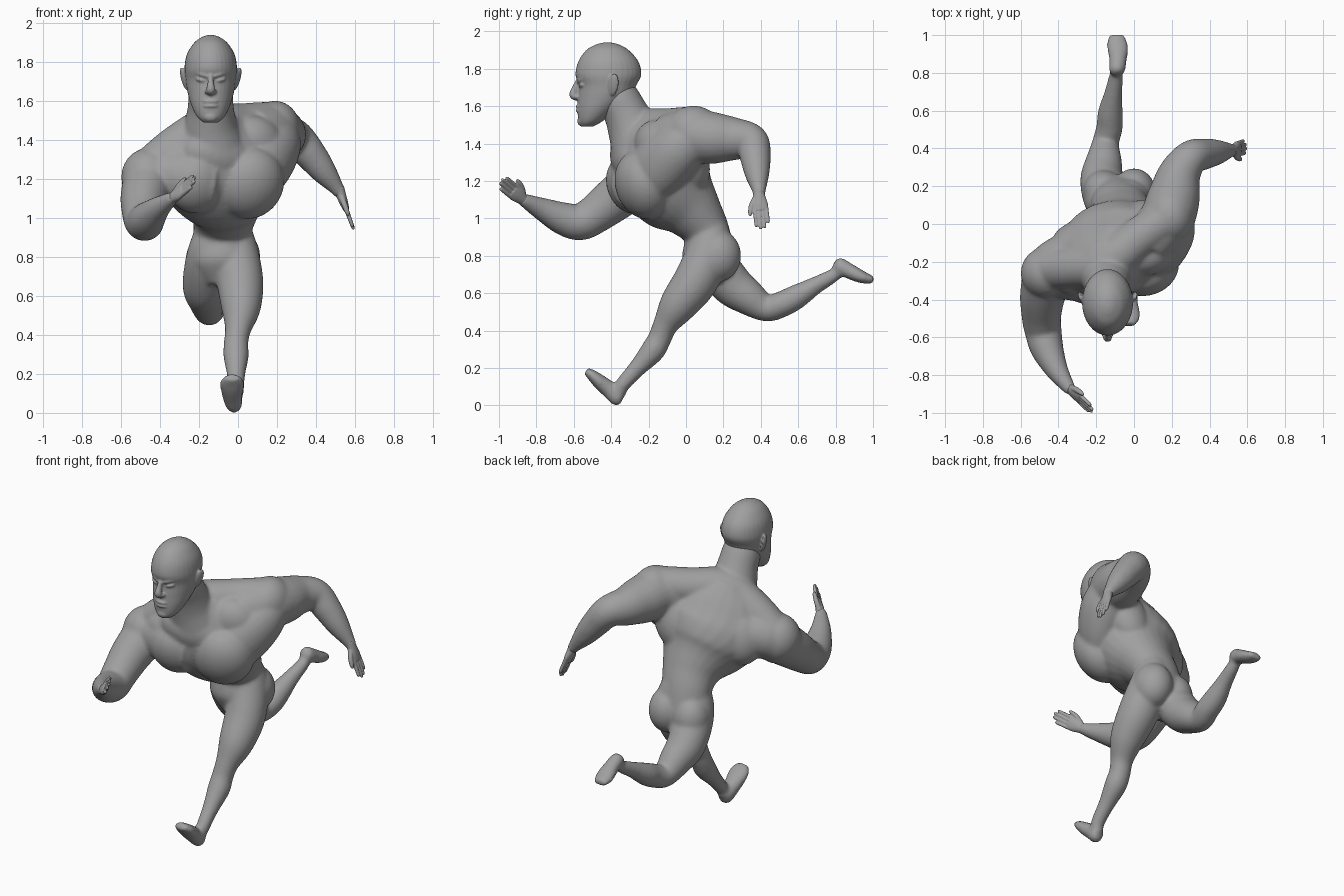
import bpy
import bmesh
from math import cos, sin, pi, radians, copysign
from mathutils import Vector, Matrix, Euler

UNIT = 0.01   # measurements below are in hundredths
STEPS = 6     # samples between two path points

if "Cube" in bpy.data.objects:
    bpy.data.objects.remove(bpy.data.objects["Cube"], do_unlink=True)

grey = bpy.data.materials.new("plain_grey")
grey.use_nodes = True
colour = (0.35, 0.35, 0.35, 1)
grey.diffuse_color = colour
for node in grey.node_tree.nodes:
    if node.type == 'BSDF_PRINCIPLED':
        node.inputs["Base Color"].default_value = colour
        node.inputs["Roughness"].default_value = 0.6


def resample(keys):
    """Smooth curve through the key rows (position and radii together)."""
    rows = []
    last = len(keys) - 1
    for i in range(last):
        a, b = keys[max(i - 1, 0)], keys[i]
        c, d = keys[i + 1], keys[min(i + 2, last)]
        for s in range(STEPS):
            t = s / STEPS
            rows.append(0.5 * (2 * b + (c - a) * t
                               + (2 * a - 5 * b + 4 * c - d) * t ** 2
                               + (3 * b - a - 3 * c + d) * t ** 3))
    rows.append(keys[last])
    return rows


def loft(bm, points, side=(1, 0, 0), end_side=None, axis=None, power=1.0, sides=24):
    """Closed tube through (x, y, z, half width[, half depth]) points."""
    keys = [Vector(p if len(p) == 5 else (*p, p[3])) * UNIT for p in points]
    rows = resample(keys)
    start, end = Vector(side), Vector(end_side or side)
    rings = []
    for i, row in enumerate(rows):
        ahead, behind = rows[min(i + 1, len(rows) - 1)], rows[max(i - 1, 0)]
        tangent = Vector(axis) if axis else Vector((ahead - behind)[:3]).normalized()
        u = start.lerp(end, i / (len(rows) - 1))
        u = (u - tangent * u.dot(tangent)).normalized()
        v = tangent.cross(u)
        ring = []
        for k in range(sides):
            c, s = cos(2 * pi * k / sides), sin(2 * pi * k / sides)
            c, s = (copysign(abs(n) ** power, n) for n in (c, s))
            ring.append(bm.verts.new(Vector(row[:3]) + u * c * row[3] + v * s * row[4]))
        rings.append(ring)
    for low, high in zip(rings, rings[1:]):
        for k in range(sides):
            n = (k + 1) % sides
            bm.faces.new((low[k], low[n], high[n], high[k]))
    bm.faces.new(rings[0][::-1])
    bm.faces.new(rings[-1])


def ball(bm, centre, radii, turn=(0, 0, 0)):
    """Ellipsoid, turned by degrees."""
    matrix = Matrix.LocRotScale(Vector(centre) * UNIT,
                                Euler([radians(t) for t in turn]),
                                Vector(radii) * UNIT)
    bmesh.ops.create_uvsphere(bm, u_segments=28, v_segments=18, radius=1, matrix=matrix)


def fuse(bm, name, voxel, smoothing):
    """Blend overlapping volumes into one smooth skin."""
    bmesh.ops.recalc_face_normals(bm, faces=bm.faces)
    for face in bm.faces:
        face.smooth = True
    mesh = bpy.data.meshes.new(name)
    bm.to_mesh(mesh)
    bm.free()
    mesh.materials.append(grey)
    obj = bpy.data.objects.new(name, mesh)
    bpy.context.collection.objects.link(obj)
    skin = obj.modifiers.new("skin", 'REMESH')
    skin.mode = 'VOXEL'
    skin.voxel_size = voxel
    skin.use_smooth_shade = True
    relax = obj.modifiers.new("relax", 'SMOOTH')
    relax.factor = 0.5
    relax.iterations = smoothing


# torso, twisted from the hips to the shoulder line
body = bmesh.new()
loft(body, [(-7, 11, 66, 9, 8), (-8, 12, 78, 17, 14), (-8, 11, 92, 15, 12.5),
            (-7, 4, 103, 18, 16), (-8, -6, 114, 27, 23), (-11, -14, 127, 33, 24),
            (-13, -19, 140, 29, 19), (-14, -23, 151, 15, 13)],
     end_side=(0.88, 0.4, 0.3))

# neck and trapezius
loft(body, [(-13, -24, 138, 17), (-14, -28, 147, 14), (-14, -32, 156, 12),
            (-14, -36, 164, 11.3), (-14, -38, 170, 10)])
loft(body, [(-44, -24, 126, 11), (-31, -23, 137, 11), (-14, -20, 146, 12),
            (2, -8, 148, 11), (18, 3, 149, 11)], side=(0, 0, 1))

# chest muscles fanning out to both arms
TWIST = (20, 15, 23)
ball(body, (6, -23, 118), (18, 14.5, 19), TWIST)
ball(body, (-21, -30, 118), (16, 12, 16), TWIST)
loft(body, [(0, -26, 117, 15, 11), (12, -16, 126, 16, 13), (18, -5, 136, 15, 14),
            (20, 4, 143, 12, 12)], side=(0, 0, 1))
loft(body, [(-12, -29, 119, 14, 11), (-28, -30, 121, 14, 11), (-42, -27, 122, 12, 12)],
     side=(0, 0, 1))
ball(body, (-10, -27, 131), (21, 12, 14), TWIST)
ball(body, (7, -14, 137), (17, 13, 16), TWIST)
ball(body, (-30, -26, 128), (14, 12, 12), TWIST)

# upper back muscles
ball(body, (-29, -12, 124), (15, 13, 18), TWIST)
ball(body, (6, 0, 131), (14, 12, 21), TWIST)
ball(body, (-10, -6, 129), (24, 13, 20), TWIST)

# buttocks
ball(body, (0, 17, 80), (11.5, 12.5, 14))
ball(body, (-16, 17, 78), (11, 11.5, 14))

# right arm, swung forward
ball(body, (-46, -26, 121), (14, 14, 15))
loft(body, [(-29, -15, 126, 13), (-43, -23, 122, 13.5), (-48, -36, 112, 12.3),
            (-49, -49, 102, 10.5),
            (-48, -57, 98, 9.8), (-46, -66, 100, 8.8), (-41, -77, 105, 6.2),
            (-35, -86, 109.5, 3.8), (-33, -88, 111, 3.2)])

# left arm, swung back
ball(body, (19, 4, 146), (13, 15, 14.3))
loft(body, [(8, -9, 142, 14), (17, 2, 144, 14.5), (21, 14, 143, 14),
            (24, 26, 142.5, 11.5), (30, 35, 141, 9.3),
            (37, 37, 133, 8.3), (44, 38, 124, 6.7), (51, 39, 115, 3.8), (53, 39, 112, 3.2)])

# left leg, striding forward
loft(body, [(-5, 11, 100, 9), (-2, 13, 86, 11.5), (1, 6, 68, 12), (1.5, -4, 54, 10.2),
            (0, -11, 43, 6.8), (-1, -14, 36, 6.3), (-1, -18, 29, 6.5), (-1, -26, 20, 4.8),
            (-1, -34, 11, 4), (-2, -36, 6, 3.7)])
loft(body, [(-2, -34, 3, 2, 2), (-2, -36, 4, 4.2, 4.7), (-3, -41, 8.5, 5, 4.6),
            (-3, -46, 12.5, 6.1, 4), (-3, -50, 16, 6.2, 3.1), (-3, -53.5, 18.5, 4, 2)])

# right leg, trailing behind
loft(body, [(-11, 10, 98, 9), (-14.5, 12, 82, 11.5), (-17, 23, 66, 11.5), (-16, 33, 58, 9.7),
            (-15, 43, 52, 7.2), (-13, 51, 54, 7), (-12.5, 59, 58, 6.6),
            (-11, 69, 64, 4.8), (-9.5, 78, 69, 3.8), (-9, 82, 72, 3.2)])
loft(body, [(-9, 79, 76, 2, 2), (-9, 81, 75, 4.2, 4.5), (-8.5, 87, 72, 4.7, 4.2),
            (-8.5, 92, 69.5, 5.6, 3.7), (-9, 96, 68, 5.5, 3), (-9, 100.3, 67, 4, 2)])
fuse(body, "body", 0.009, 18)

# head: skull and jaw
MID = -14
head = bmesh.new()
loft(head, [(MID, -53, 149, 3.5, 3), (MID, -51, 152, 7, 6.5), (MID, -47.5, 158, 10, 10.5),
            (MID, -43.5, 165, 12, 14.2), (MID, -42, 171, 12.9, 15.4),
            (MID, -41.5, 177, 13.5, 17.6), (MID, -41.5, 184, 12.3, 16),
            (MID, -42, 190, 8.6, 11.3), (MID, -42, 193, 4.5, 6), (MID, -42, 194, 1.5, 2)],
     axis=(0, 0, 1), sides=32)

# nose, lips and chin
loft(head, [(MID, -57, 174, 1.2, 1.6), (MID, -59, 170, 1.5, 1.8),
            (MID, -60.3, 166, 2.3, 2.1), (MID, -58, 164, 2, 1.2)])
for height in (159.8, 157.6):
    ball(head, (MID, -57, height), (4, 2, 1))
ball(head, (MID, -55, 152), (4, 3.2, 3))

# brows, eyes, nostrils and ears on both sides
for s in (-1, 1):
    loft(head, [(MID + s * 1.5, -57.3, 173, 1.2), (MID + s * 5, -56.2, 174, 1.3),
                (MID + s * 9.5, -52, 175.5, 1.2)], side=(0, 0, 1))
    ball(head, (MID + s * 5.2, -55.7, 171), (2.8, 1.5, 1), (0, -s * 12, s * 22))
    ball(head, (MID + s * 2, -58.3, 165), (1.2, 1.6, 1.1))
    ball(head, (MID + s * 13.6, -39, 171.5), (1.3, 3.1, 6.2), (-14, s * 12, -s * 20))
fuse(head, "head", 0.006, 3)


def hand(name, wrist, along, across):
    """Flat palm, four fingers and a thumb towards the across side."""
    bm = bmesh.new()
    base, d, w = Vector(wrist), Vector(along).normalized(), Vector(across)
    w = (w - d * w.dot(d)).normalized()

    def at(forward, sideways, *radii):
        return (*(base + d * forward + w * sideways), *radii)

    loft(bm, [at(-3, 0, 3, 3), at(1, 0, 3.2, 2.6), at(6, 0, 4.2, 2.1),
              at(9.5, 0, 4, 1.5)], side=w)
    for i, reach in enumerate((17, 19.5, 20, 18.5)):
        lane = (i - 1.5) * 2
        loft(bm, [at(7, lane, 1.2), at(13, lane * 1.05, 1.1),
                  at(reach - 1, lane * 1.1, 0.9), at(reach, lane * 1.1, 0.4)], side=w, sides=12)
    loft(bm, [at(2, 2, 1.6), at(6, 4.5, 1.5), at(10, 5.7, 1.2), at(12, 6, 0.5)],
         side=d.cross(w), sides=12)
    fuse(bm, name, 0.004, 2)


hand("right_hand", (-34, -87, 110), (0.6, -0.6, 0.5), (0, 0.6, 0.75))
hand("left_hand", (52.5, 39, 113), (0.33, 0.1, -0.9), (0, -1, 0))
